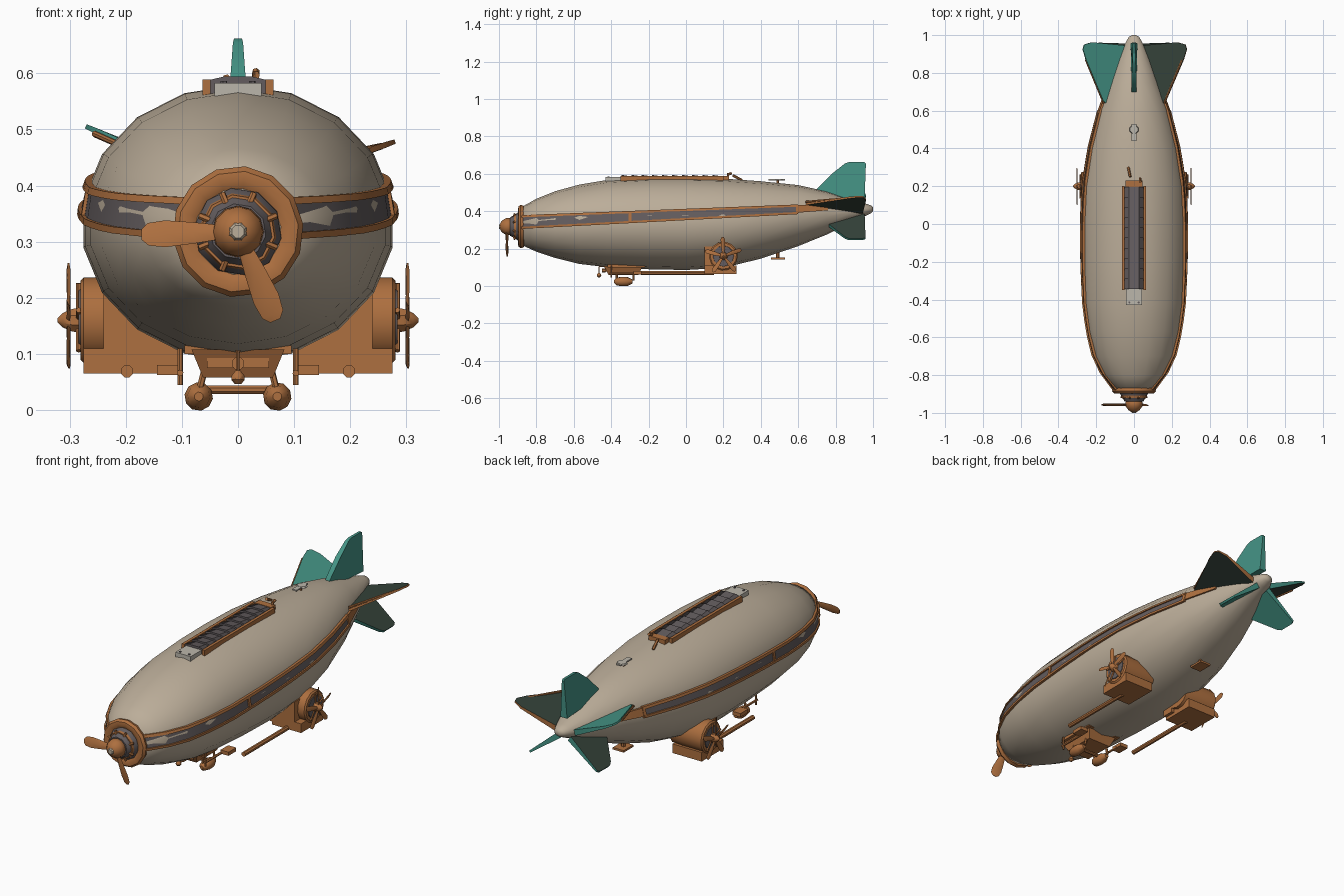
import bpy, bmesh, math
from mathutils import Vector as V

if "Cube" in bpy.data.objects:
    bpy.data.objects.remove(bpy.data.objects["Cube"])

def material(name, c):
    m = bpy.data.materials.new(name)
    m.diffuse_color = (*c, 1)
    m.use_nodes = True
    m.node_tree.nodes["Principled BSDF"].inputs["Base Color"].default_value = m.diffuse_color
    return m

CREAM = material("hull cream", (.50, .42, .32))
COPPER = material("copper", (.42, .16, .05))
SLATE = material("slate grey", (.125, .108, .112))
TEAL = material("teal", (.06, .30, .24))
DARK = material("dark green", (.035, .055, .042))
PALE = material("pale panel", (.50, .47, .41))

def finish(name, bm, mats, angle=.65):
    bmesh.ops.recalc_face_normals(bm, faces=bm.faces)
    for f in bm.faces:
        f.smooth = True
    for e in bm.edges:
        e.smooth = len(e.link_faces) == 2 and e.calc_face_angle(0) < angle
    me = bpy.data.meshes.new(name)
    bm.to_mesh(me)
    bm.free()
    for m in mats:
        me.materials.append(m)
    ob = bpy.data.objects.new(name, me)
    bpy.context.collection.objects.link(ob)
    return ob

def loft(name, rings, mat, caps=True, loop=False, angle=.65):
    bm = bmesh.new()
    vs = [[bm.verts.new(p) for p in r] for r in rings]
    n = len(rings[0])
    for k in range(len(vs) if loop else len(vs) - 1):
        a, b = vs[k], vs[(k + 1) % len(vs)]
        for i in range(n):
            bm.faces.new((a[i], a[(i + 1) % n], b[(i + 1) % n], b[i]))
    if caps and not loop:
        bm.faces.new(vs[0])
        bm.faces.new(vs[-1])
    return finish(name, bm, [mat], angle)

def lathe(name, base, axis, prof, mat, n=12, loop=False):
    # prof: (distance along axis, radius)
    ax = V(axis).normalized()
    u = ax.orthogonal().normalized()
    w = ax.cross(u)
    ang = [2 * math.pi * (i + .5) / n for i in range(n)]
    return loft(name, [[V(base) + ax * d + (u * math.cos(t) + w * math.sin(t)) * r for t in ang]
                       for d, r in prof], mat, loop=loop)

def rod(name, a, b, r, mat=COPPER, n=8):
    d = V(b) - V(a)
    return lathe(name, a, d, [(0, r), (d.length, r)], mat, n)

def box(name, lo, hi, mat, taper=1):
    # taper scales the bottom rectangle
    cx, cy = (lo[0] + hi[0]) / 2, (lo[1] + hi[1]) / 2
    hx, hy = (hi[0] - lo[0]) / 2, (hi[1] - lo[1]) / 2
    ring = lambda z, k: [(cx + sx * hx * k, cy + sy * hy * k, z)
                         for sx, sy in ((-1, -1), (1, -1), (1, 1), (-1, 1))]
    return loft(name, [ring(lo[2], taper), ring(hi[2], 1)], mat)

def blade(name, c, axis, d, prof, pitch=.3):
    # prof: (radius, half width, half thickness)
    a, d = V(axis), V(d).normalized()
    s = a.cross(d)
    s2, a2 = s * math.cos(pitch) + a * math.sin(pitch), a * math.cos(pitch) - s * math.sin(pitch)
    loft(name, [[V(c) + d * r + s2 * w * i + a2 * t * j for i, j in ((-1, 0), (0, -1), (1, 0), (0, 1))]
                for r, w, t in prof], COPPER, angle=1.2)

# hull stations: y, half width, bottom, top
ST = [(-.89, .095, .225, .415), (-.80, .165, .185, .465), (-.70, .213, .152, .505), (-.57, .245, .12, .54),
      (-.42, .264, .103, .565), (-.2, .274, .092, .576), (0, .277, .088, .577), (.2, .270, .10, .572),
      (.4, .238, .148, .558), (.6, .185, .215, .538), (.75, .13, .275, .505), (.87, .085, .335, .465),
      (.96, .045, .375, .44), (.99, .028, .39, .43), (1, .010, .40, .42)]

def at(y):
    for a, b in zip(ST, ST[1:]):
        if y <= b[0]:
            k = (y - a[0]) / (b[0] - a[0])
            return [p + (q - p) * k for p, q in zip(a, b)]
    return ST[-1]

def side_x(y, z):
    _, w, lo, hi = at(y)
    return w * math.sqrt(max(.02, 1 - ((z - (lo + hi) / 2) / ((hi - lo) / 2)) ** 2))

N = 18
loft("hull", [[(w * 1.01 * math.cos(t), y, (lo + hi) / 2 + (hi - lo) / 2 * 1.01 * math.sin(t))
               for t in (2 * math.pi * (i + .5) / N for i in range(N))] for y, w, lo, hi in ST], CREAM, angle=1.2)

# nose collar, gearbox, spinner and two-bladed propeller
ZN = .318
lathe("nose_ring", (0, -.88, ZN), (0, -1, 0),
      [(-.015, .098), (-.012, .112), (.004, .117), (.016, .108), (.018, .092), (.01, .077), (-.01, .077)],
      COPPER, 14, loop=True)
lathe("nose_gearbox", (0, -.87, ZN), (0, -1, 0), [(0, .08), (.025, .078), (.045, .064), (.07, .05)], SLATE, 10)
lathe("gearbox_band", (0, -.908, ZN), (0, -1, 0), [(0, .069), (.012, .066)], COPPER, 10)
for i in range(8):
    t = math.pi * (i + .5) / 4
    u = V((math.cos(t), 0, math.sin(t)))
    rod("gearbox_bolt", V((0, -.925, ZN)) + u * .04, V((0, -.915, ZN)) + u * .074, .006, n=6)
lathe("spinner", (0, -.935, ZN), (0, -1, 0), [(0, .04), (.01, .046), (.03, .044), (.05, .03), (.06, .014)], COPPER, 12)
lathe("spinner_tip", (0, -.99, ZN), (0, -1, 0), [(0, .019), (.010, .012)], CREAM, 8)
for d in ((-1, 0, -.03), (.065, 0, -.155)):
    blade("nose_blade", (0, -.957, ZN), (0, -1, 0), d,
          [(.03, .013, .008), (.08, .020, .007), (.13, .025, .005), (.16, .021, .004), (.172, .010, .002)])

# window bands along both sides
def band(y):
    k = (y + .88) / 1.48
    return .342 + .068 * k, .031 - .011 * k

ys = [-.88 + 1.48 * i / 16 for i in range(17)]
for s in (1, -1):
    def strip(name, ysl, zlo, zhi, out, mat):
        rings = []
        for y in ysl:
            zs = (zlo(y), zhi(y))
            rings.append([(s * (side_x(y, z) + o), y, z) for z, o in
                          ((zs[0], -.015), (zs[0], out), (zs[1], out), (zs[1], -.015))])
        loft(name, rings, mat)
    strip("window_band", ys, lambda y: band(y)[0] - band(y)[1], lambda y: band(y)[0] + band(y)[1], .005, SLATE)
    for e in (1, -1):
        strip("band_rail", ys, lambda y: band(y)[0] + e * band(y)[1] - .006,
              lambda y: band(y)[0] + e * band(y)[1] + .006, .011, COPPER)
    for y in (-.3, .595):
        strip("band_divider", [y - .008, y + .008], lambda y: band(y)[0] - band(y)[1],
              lambda y: band(y)[0] + band(y)[1], .011, COPPER)
    strip("band_tail", [.6, .68, .76], lambda y: .392 + (y - .6) * .08, lambda y: .432, .009, COPPER)

# tail fins: flat outline points (distance along direction, y, half thickness)
def fin(name, root, d, pts, mats):
    d = V((d[0], 0, d[1])).normalized()
    n = V((-d.z, 0, d.x))
    if n.z < 0:
        n = -n
    bm = bmesh.new()
    A, B = [[bm.verts.new(V((root[0], 0, root[1])) + d * p[0] + V((0, p[1], 0)) + n * p[2] * k)
             for p in pts] for k in (1, -1)]
    bm.faces.new(A).material_index = 0
    bm.faces.new(B).material_index = 1
    for i in range(len(pts)):
        j = (i + 1) % len(pts)
        bm.faces.new((A[i], A[j], B[j], B[i])).material_index = 2
    finish(name, bm, mats)

fin("top_fin", (0, .42), (0, 1), [(.06, .69, .008), (.10, .70, .012), (.18, .78, .013), (.235, .85, .009),
    (.242, .87, .007), (.242, .955, .006), (.235, .962, .006), (.05, .955, .018)], [TEAL] * 3)
side = [(.08, .62, .006), (.125, .65, .006), (.225, .87, .005), (.243, .925, .004), (.235, .95, .004),
        (.19, .962, .006), (0, .945, .014)]
fin("left_side_fin", (-.05, .405), (-.22, .10), side, [TEAL, DARK, TEAL])
fin("right_side_fin", (.05, .40), (.22, .075), side, [DARK, DARK, COPPER])
for s in (1, -1):
    rod("side_fin_edge", (s * .16, .64, .45), (s * .255, .87, .492 if s < 0 else .47), .006)
    fin("lower_fin", (s * .03, .375), (s * .16, -.125), [(.03, .74, .010), (.08, .76, .010), (.19, .85, .007),
        (.203, .87, .006), (.203, .945, .005), (.195, .96, .005), (0, .955, .014)], [DARK, TEAL, TEAL])

# roof walkway with overlapping ribs
for i in range(10):
    y = -.345 + .054 * i
    loft("walkway_rib", [[(x, y, .56), (x, y, .588), (x * .5, y, .594), (x * .5, y + .054, .586),
                          (x, y + .056, .578), (x, y + .056, .56)] for x in (-.052, .052)], SLATE)
for s in (1, -1):
    box("walkway_rail", (s * .056 - .007, -.35, .555), (s * .056 + .007, .2, .589), COPPER)
box("walkway_end", (-.045, .195, .56), (.045, .23, .588), COPPER)
box("walkway_front_panel", (-.042, -.43, .555), (.042, -.345, .583), PALE)
for s in (1, -1):
    rod("panel_stud", (s * .025, -.415, .58), (s * .025, -.415, .586), .006, SLATE, 6)
rod("roof_post", (.032, .225, .57), (.032, .225, .603), .006, n=6)
rod("roof_post_knob", (.032, .222, .596), (.032, .245, .603), .007, n=6)
rod("roof_horn", (-.03, .30, .565), (-.02, .25, .592), .007, n=6)
rod("roof_vent_stem", (0, .49, .54), (0, .49, .566), .007, n=6)
lathe("roof_vent", (0, .5, .564), (0, 0, 1), [(0, .026), (.008, .022)], PALE, 8).scale = (1, 1, 1)
box("roof_vent_tail", (-.012, .44, .565), (.012, .53, .571), PALE)

# small keel fitting near the tail
rod("keel_stem", (0, .49, .2), (0, .49, .145), .01, n=6)
box("keel_plate", (-.03, .455, .143), (.03, .53, .153), COPPER)

# gondola under the bow
box("gondola", (-.083, -.44, .058), (.083, -.23, .108), COPPER, .75)
box("gondola_roof", (-.095, -.42, .10), (.095, -.22, .115), COPPER)
box("gondola_window", (-.055, -.432, .075), (.055, -.425, .096), COPPER)
rod("headlamp", (0, -.43, .083), (0, -.45, .083), .012)
rod("hanging_lamp_arm", (0, -.465, .105), (0, -.40, .108), .005, n=6)
rod("hanging_lamp_cord", (0, -.465, .105), (0, -.465, .065), .003, n=6)
lathe("hanging_lamp", (0, -.465, .046), (0, 0, 1), [(0, .006), (.008, .013), (.016, .012), (.024, .005)], COPPER, 8)
rod("float_crossbar", (-.075, -.33, .036), (.075, -.33, .036), .008)
for s in (1, -1):
    lathe("float", (s * .07, -.385, .024), (0, 1, 0), [(0, .008), (.012, .02), (.04, .0255), (.07, .025), (.1, .01)], COPPER, 10)
    for y in (-.37, -.28):
        rod("float_strut", (s * .07, y, .03), (s * .06, y, .07), .006, n=6)
    rod("gondola_post", (s * .103, -.4, .045), (s * .103, -.4, .11), .005, n=6)
    rod("gondola_handrail", (s * .103, -.41, .066), (s * .103, -.25, .066), .006, n=6)
    box("gondola_step", (s * .122 - .022, -.28, .062), (s * .122 + .022, -.22, .08), COPPER)

# side engines with outward propellers
for s in (1, -1):
    c = (0, .2, .16)
    lathe("engine_nacelle", c, (s, 0, 0), [(.10, .072), (.16, .077), (.275, .077), (.281, .07)], COPPER, 14)
    lathe("engine_grille", c, (s, 0, 0), [(.275, .058), (.284, .055)], SLATE, 12)
    lathe("engine_hub", c, (s, 0, 0), [(.27, .024), (.295, .022), (.312, .014), (.322, .004)], COPPER, 8)
    box("engine_mount", (s * .195 - .08, .10, .065), (s * .195 + .08, .27, .11), COPPER)
    box("engine_bracket", (s * .17 - .07, .10, .08), (s * .17 + .07, .16, .21), COPPER)
    rod("engine_tank", (s * .215, .14, .25), (s * .215, .245, .25), .019)
    rod("engine_tank_leg", (s * .215, .19, .2), (s * .215, .19, .25), .014)
    for i in range(5):
        t = .35 + 2 * math.pi * i / 5
        u = V((0, math.cos(t), math.sin(t)))
        blade("engine_blade", (s * .302, .2, .16), (s, 0, 0), u,
              [(.012, .006, .004), (.05, .011, .003), (.09, .012, .002), (.102, .005, .001)])
        rod("grille_spoke", V((s * .284, .2, .16)) + u * .015, V((s * .284, .2, .16)) + u * .066, .005, n=6)
    rod("exhaust_pipe", (s * .198, -.24, .069), (s * .198, .15, .069), .0115)
